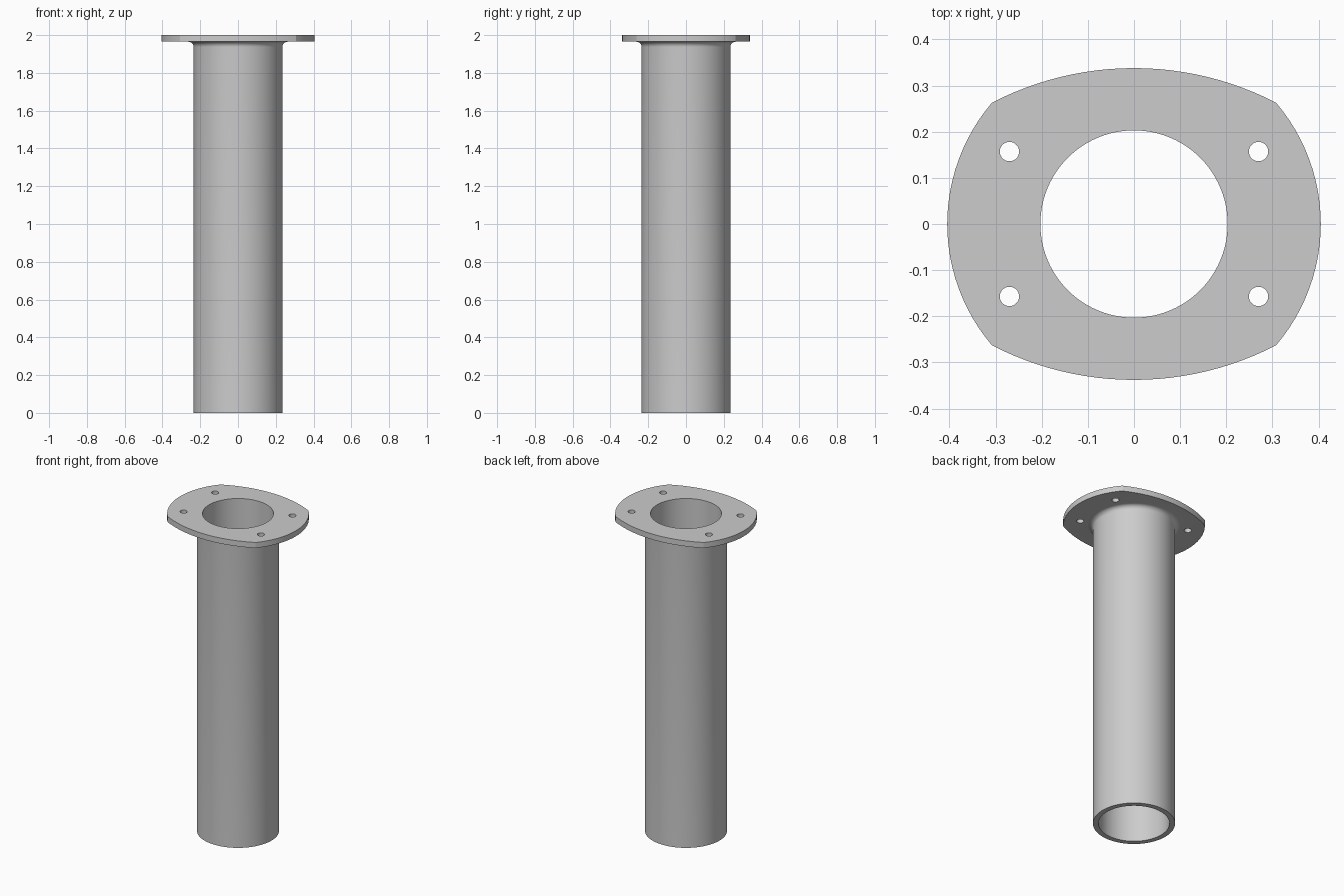
import bpy, bmesh
from math import sin, cos, pi, atan2, asin, radians

cube = bpy.data.objects.get("Cube")
if cube:
    bpy.data.objects.remove(cube, do_unlink=True)

TOP, UNDER = 2.0, 1.965          # flange faces
BORE, OUTER, FILLET = 0.203, 0.235, 0.028
SIDE_R, END_Y = 0.405, 0.338     # flange side radius, front/back reach
CORNER_X, CORNER_Y = 0.308, 0.263
HOLE_X, HOLE_Y, HOLE_R = 0.27, 0.157, 0.021
SEG = 96

metal = bpy.data.materials.new("light_grey_metal")
metal.use_nodes = True
grey = (0.604, 0.604, 0.604, 1)
metal.diffuse_color = grey
metal.node_tree.nodes["Principled BSDF"].inputs["Base Color"].default_value = grey

bm = bmesh.new()


def circle(r, cx=0, cy=0, n=SEG):
    return [(cx + r * cos(2 * pi * i / n), cy + r * sin(2 * pi * i / n)) for i in range(n)]


def ring(points, z):
    """Closed loop of vertices at one height."""
    return [bm.verts.new((x, y, z)) for x, y in points]


def wall(a, b):
    """Quads between two matching rings."""
    for i in range(len(a)):
        j = (i + 1) % len(a)
        bm.faces.new((a[i], a[j], b[j], b[i]))


def fill(rings):
    """Flat cap bounded by an outline and its holes."""
    edges = []
    for r in rings:
        for i in range(len(r)):
            pair = (r[i - 1], r[i])
            edges.append(bm.edges.get(pair) or bm.edges.new(pair))
    bmesh.ops.triangle_fill(bm, use_beauty=True, edges=edges, normal=(0, 0, 1))


# Flange outline: two arcs about the tube axis, two flatter arcs front and back
sag = END_Y - CORNER_Y
end_r = (CORNER_X ** 2 + sag ** 2) / (2 * sag)
side_a, end_a = atan2(CORNER_Y, CORNER_X), asin(CORNER_X / end_r)
n = 24
half = [(SIDE_R * cos(a), SIDE_R * sin(a))
        for a in (side_a * (2 * i / n - 1) for i in range(n))]
half += [(end_r * sin(a), END_Y - end_r + end_r * cos(a))
         for a in (end_a * (1 - 2 * i / n) for i in range(n))]
outline = half + [(-x, -y) for x, y in half]

# Flange rim and bolt holes
top_loops, under_loops = [], []
shapes = [outline] + [circle(HOLE_R, sx * HOLE_X, sy * HOLE_Y, 32)
                      for sx in (-1, 1) for sy in (-1, 1)]
for shape in shapes:
    upper, lower = ring(shape, TOP), ring(shape, UNDER)
    wall(upper, lower)
    top_loops.append(upper)
    under_loops.append(lower)

# Tube: bore, bottom lip, outside and the fillet up to the flange
profile = [(BORE, TOP), (BORE, 0), (OUTER, 0)]
for i in range(9):
    a = pi / 2 * i / 8
    profile.append((OUTER + FILLET * (1 - cos(a)), UNDER - FILLET * (1 - sin(a))))
tube = [ring(circle(r), z) for r, z in profile]
for a, b in zip(tube, tube[1:]):
    wall(a, b)

fill(top_loops + [tube[0]])
fill(under_loops + [tube[-1]])
bmesh.ops.recalc_face_normals(bm, faces=bm.faces)

mesh = bpy.data.meshes.new("flanged_tube")
bm.to_mesh(mesh)
bm.free()
mesh.materials.append(metal)
obj = bpy.data.objects.new("flanged_tube", mesh)
bpy.context.collection.objects.link(obj)
bpy.context.view_layer.objects.active = obj
obj.select_set(True)
bpy.ops.object.shade_smooth_by_angle(angle=radians(18))
